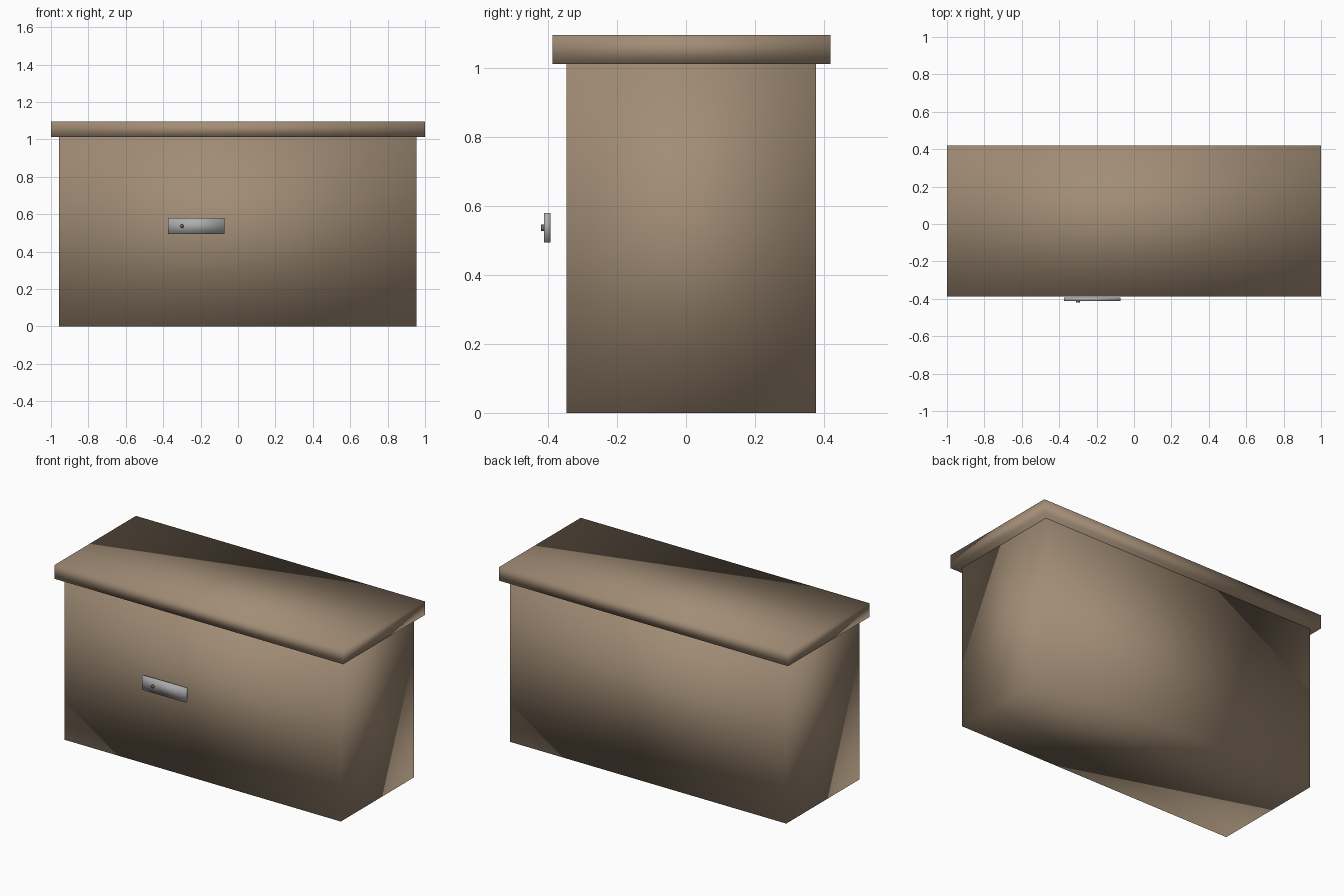
import bpy
import math

old = bpy.data.objects.get("Cube")
if old:
    bpy.data.objects.remove(old, do_unlink=True)


def material(name, rgb, metallic=0.0):
    mat = bpy.data.materials.new(name)
    mat.use_nodes = True
    mat.diffuse_color = (*rgb, 1)
    node = mat.node_tree.nodes["Principled BSDF"]
    node.inputs["Base Color"].default_value = (*rgb, 1)
    return mat


def finish(name, mat):
    obj = bpy.context.object
    obj.name = obj.data.name = name
    obj.data.materials.append(mat)
    bpy.ops.object.transform_apply(location=False, rotation=True, scale=True)
    bpy.ops.object.shade_smooth()
    return obj


def box(name, low, high, mat):
    """Softly shaded box between two corners."""
    centre = [(a + b) / 2 for a, b in zip(low, high)]
    bpy.ops.mesh.primitive_cube_add(size=1, location=centre)
    bpy.context.object.scale = [b - a for a, b in zip(low, high)]
    return finish(name, mat)


wood = material("brown wood", (0.36, 0.265, 0.18))
steel = material("grey metal", (0.42, 0.42, 0.42))
dark = material("dark bronze", (0.17, 0.13, 0.11))

# Chest and overhanging lid
box("chest_body", (-0.958, -0.346, 0), (0.954, 0.377, 1.012), wood)
box("lid", (-1, -0.388, 1.012), (1, 0.419, 1.097), wood)

# Latch plate, standing clear of the front
box("latch_plate", (-0.375, -0.412, 0.494), (-0.073, -0.393, 0.58), steel)

# Small round stud on the plate
bpy.ops.mesh.primitive_cylinder_add(
    vertices=16, radius=0.01, depth=0.012,
    location=(-0.3, -0.415, 0.537), rotation=(math.pi / 2, 0, 0))
finish("latch_stud", dark)
